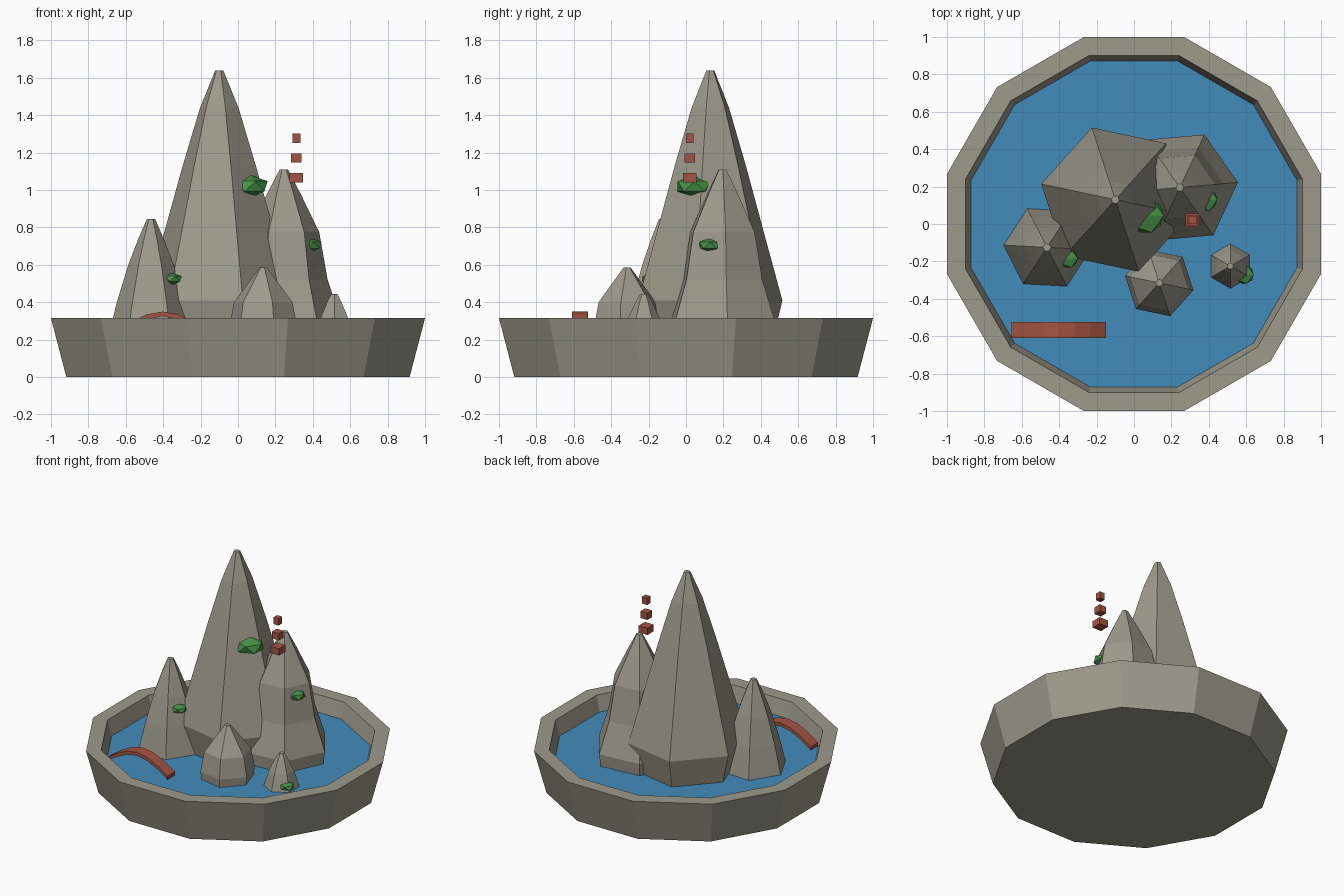
import bpy, bmesh
from math import sin, cos, pi, radians
from mathutils import Matrix

cube = bpy.data.objects.get("Cube")
if cube:
    bpy.data.objects.remove(cube, do_unlink=True)


def material(name, rgb):
    m = bpy.data.materials.new(name)
    m.use_nodes = True
    m.diffuse_color = (*rgb, 1)
    bsdf = next(n for n in m.node_tree.nodes if n.type == 'BSDF_PRINCIPLED')
    bsdf.inputs["Base Color"].default_value = (*rgb, 1)
    return m


stone = material("stone_grey", (0.34, 0.32, 0.26))
water_blue = material("water_blue", (0.055, 0.26, 0.5))
red = material("brick_red", (0.37, 0.09, 0.055))
green = material("leaf_green", (0.065, 0.29, 0.065))


def finish(name, bm, mat):
    bmesh.ops.recalc_face_normals(bm, faces=bm.faces)
    me = bpy.data.meshes.new(name)
    bm.to_mesh(me)
    bm.free()
    me.materials.append(mat)
    ob = bpy.data.objects.new(name, me)
    bpy.context.collection.objects.link(ob)
    return ob


def lathe(name, profile, sides, turn, center, mat):
    """Faceted solid from (radius, height) rings, capped at both ends."""
    bm = bmesh.new()
    angles = [radians(turn) + 2 * pi * i / sides for i in range(sides)]
    rings = [[bm.verts.new((center[0] + r * cos(a), center[1] + r * sin(a), z))
              for a in angles] for r, z in profile]
    for low, high in zip(rings, rings[1:]):
        for i in range(sides):
            j = (i + 1) % sides
            bm.faces.new((low[i], low[j], high[j], high[i]))
    bm.faces.new(rings[0])
    bm.faces.new(rings[-1])
    return finish(name, bm, mat)


# Basin and water
lathe("basin", [(0.95, 0), (1.035, 0.315), (0.932, 0.315), (0.89, 0.15)],
      12, 15, (0, 0), stone)
lathe("water", [(0.89, 0.16), (0.902, 0.2)], 12, 15, (0, 0), water_blue)

# Rock peaks
peaks = {
    "main_peak": ((-0.1, 0.13), 48, [(0.35, 0.19), (0.405, 0.41), (0.305, 0.76),
                  (0.2, 1.13), (0.105, 1.44), (0.022, 1.64)]),
    "right_peak": ((0.245, 0.195), 5, [(0.3, 0.19), (0.312, 0.29), (0.235, 0.52),
                   (0.19, 0.775), (0.09, 0.98), (0.022, 1.11)]),
    "left_peak": ((-0.465, -0.125), 57, [(0.235, 0.19), (0.183, 0.4), (0.122, 0.6),
                  (0.068, 0.74), (0.022, 0.845)]),
    "front_rock": ((0.135, -0.315), 48, [(0.18, 0.19), (0.187, 0.26), (0.16, 0.4),
                   (0.07, 0.52), (0.02, 0.585)]),
    "small_rock": ((0.515, -0.225), 30, [(0.122, 0.19), (0.085, 0.315),
                   (0.04, 0.41), (0.018, 0.445)]),
}
for name, (center, turn, profile) in peaks.items():
    lathe(name, profile, 6, turn, center, stone)

# Bushes growing from the rocks
bushes = {
    "main_bush": ((0.065, 0.045, 1.02), 0.105),
    "right_bush": ((0.385, 0.13, 0.705), 0.068),
    "left_bush": ((-0.35, -0.185, 0.525), 0.055),
    "small_bush": ((0.59, -0.27, 0.235), 0.055),
}
for name, (pos, r) in bushes.items():
    bm = bmesh.new()
    bmesh.ops.create_icosphere(bm, subdivisions=1, radius=1, matrix=(
        Matrix.Translation(pos) @ Matrix.Diagonal((r, r, r * 0.58, 1))))
    finish(name, bm, green)

# Floating tower blocks
for i, width in enumerate((0.072, 0.056, 0.042)):
    bm = bmesh.new()
    bmesh.ops.create_cube(bm, size=1, matrix=(
        Matrix.Translation((0.312, 0.02, 1.065 + 0.106 * i))
        @ Matrix.Diagonal((width, width, 0.05, 1))))
    finish(f"tower_block_{i + 1}", bm, red)

# Arched bridge: a curved strip extruded across its width
bm = bmesh.new()
steps = 6
loops = []
for i in range(steps + 1):
    t = i / steps
    x, z = -0.655 + 0.505 * t, 0.24 + 0.11 * sin(pi * t)
    loops.append([bm.verts.new((x, y, h)) for y, h in
                  ((-0.61, z), (-0.525, z), (-0.525, z - 0.025), (-0.61, z - 0.025))])
for a, b in zip(loops, loops[1:]):
    for k in range(4):
        n = (k + 1) % 4
        bm.faces.new((a[k], a[n], b[n], b[k]))
bm.faces.new(loops[0])
bm.faces.new(loops[-1])
finish("bridge", bm, red)
